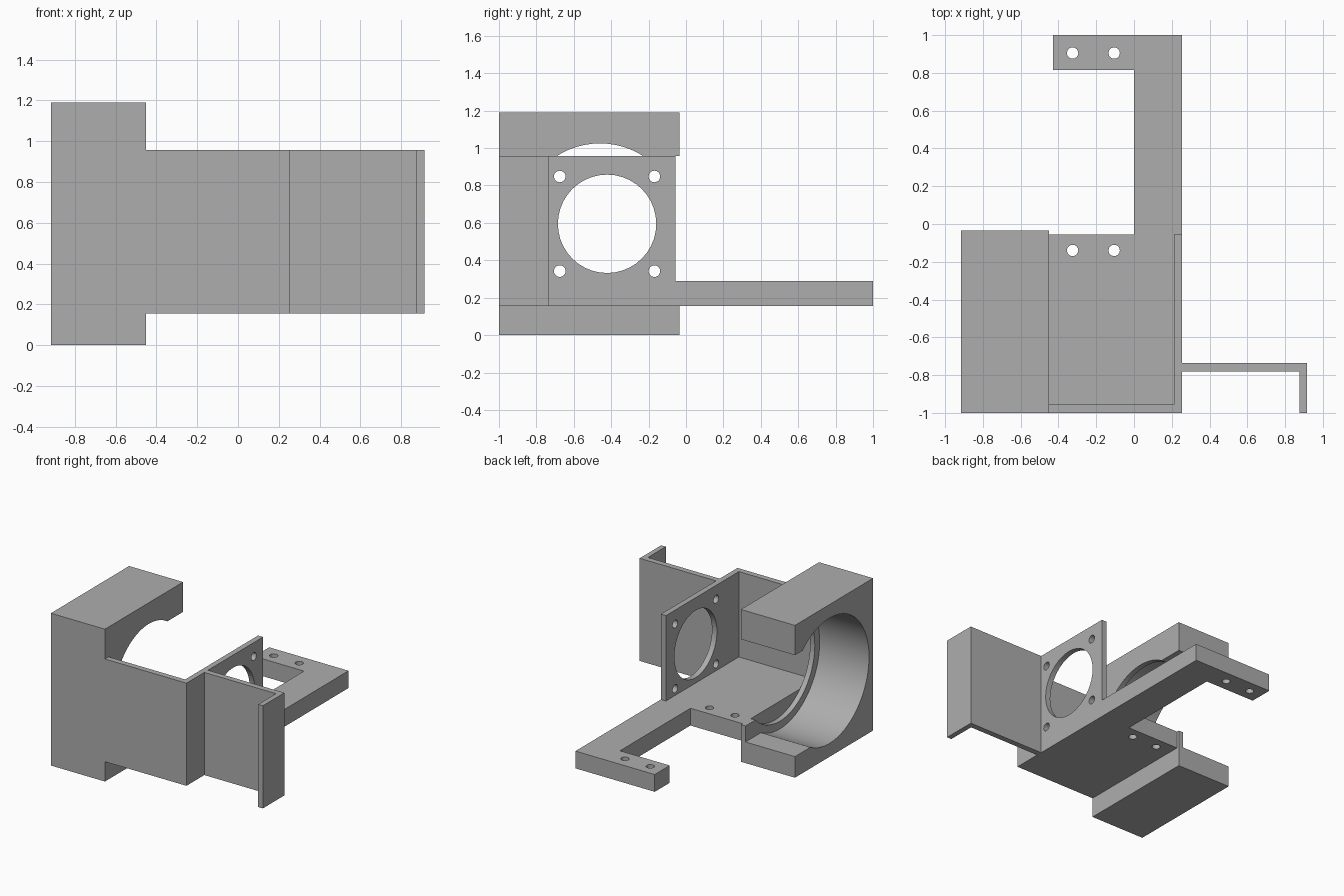
import bpy
import bmesh
import math
from mathutils import Matrix, Vector

if "Cube" in bpy.data.objects:
    bpy.data.objects.remove(bpy.data.objects["Cube"], do_unlink=True)

grey = bpy.data.materials.new("plain grey")
grey.use_nodes = True
colour = (0.42, 0.42, 0.42, 1)
grey.diffuse_color = colour
grey.node_tree.nodes["Principled BSDF"].inputs["Base Color"].default_value = colour


def add_object(name, bm):
    bmesh.ops.recalc_face_normals(bm, faces=bm.faces)
    mesh = bpy.data.meshes.new(name)
    bm.to_mesh(mesh)
    bm.free()
    mesh.materials.append(grey)
    obj = bpy.data.objects.new(name, mesh)
    bpy.context.collection.objects.link(obj)
    return obj


def box(name, x, y, z):
    bm = bmesh.new()
    bmesh.ops.create_cube(bm, size=1)
    low, high = Vector((x[0], y[0], z[0])), Vector((x[1], y[1], z[1]))
    bmesh.ops.scale(bm, vec=high - low, verts=bm.verts)
    bmesh.ops.translate(bm, vec=(low + high) / 2, verts=bm.verts)
    return add_object(name, bm)


def slab(name, outline, z0, z1):
    bm = bmesh.new()
    face = bm.faces.new([bm.verts.new((x, y, z0)) for x, y in outline])
    top = bmesh.ops.extrude_face_region(bm, geom=[face])["geom"]
    moved = [v for v in top if isinstance(v, bmesh.types.BMVert)]
    bmesh.ops.translate(bm, vec=(0, 0, z1 - z0), verts=moved)
    return add_object(name, bm)


def rod(axis, centre, radius, length, sides):
    bm = bmesh.new()
    turn = Matrix.Rotation(math.pi / 2, 4, "Y") if axis == "X" else Matrix()
    bmesh.ops.create_cone(bm, cap_ends=True, segments=sides, radius1=radius,
                          radius2=radius, depth=length,
                          matrix=Matrix.Translation(centre) @ turn)
    return add_object("cutter", bm)


def cut(obj, cutters):
    for cutter in cutters:
        cutter.hide_render = True
        mod = obj.modifiers.new("cut", "BOOLEAN")
        mod.operation = "DIFFERENCE"
        mod.solver = "EXACT"
        mod.object = cutter
        bpy.ops.object.select_all(action="DESELECT")
        bpy.context.view_layer.objects.active = obj
        obj.select_set(True)
        bpy.ops.object.modifier_apply(modifier=mod.name)
        bpy.data.objects.remove(cutter, do_unlink=True)
    bpy.ops.object.shade_smooth_by_angle(angle=math.radians(30))


# Shared levels
bottom, floor_top, top = 0.155, 0.29, 0.957
front, back = -1, -0.055
mid_z = 0.595
lip_x, inner_x = -0.49, -0.45
bore_y = -0.46

# Housing block: wide bore, narrower lip, opening at the back
housing = box("housing_block", (-0.917, inner_x), (front, -0.035), (0, 1.19))
cut(housing, [
    rod("X", (lip_x - 0.5, bore_y, mid_z), 0.49, 1, 64),
    rod("X", (inner_x, bore_y, mid_z), 0.43, 0.3, 64),
    box("cutter", (-1, lip_x), (bore_y, 0.2), (0.165, top)),
    box("cutter", (lip_x - 0.02, 0), (bore_y, 0.2), (floor_top, top)),
])

# Floor plate with hooked arm and screw holes
floor = slab("floor_and_arm", [
    (inner_x, front), (0.255, front), (0.255, 1), (-0.43, 1),
    (-0.43, 0.815), (0, 0.815), (0, back), (inner_x, back)], bottom, floor_top)
cut(floor, [rod("Z", (x, y, 0.22), 0.03, 0.5, 24)
            for x in (-0.325, -0.105) for y in (-0.14, 0.905)])

# Front wall
box("front_wall", (inner_x, 0.212), (front, -0.955), (floor_top, top))

# Side plate with round opening and four mounting holes
side = box("side_plate", (0.212, 0.255), (front, back), (floor_top, top))
cut(side, [rod("X", (0.23, -0.422, mid_z), 0.263, 0.3, 40)] +
    [rod("X", (0.23, -0.422 + dy, mid_z + dz), 0.031, 0.3, 24)
     for dy in (-0.253, 0.253) for dz in (-0.253, 0.253)])

# Bracket with bent end
slab("side_bracket", [
    (0.255, -0.78), (0.875, -0.78), (0.875, front), (0.915, front),
    (0.915, -0.735), (0.255, -0.735)], bottom, top)
